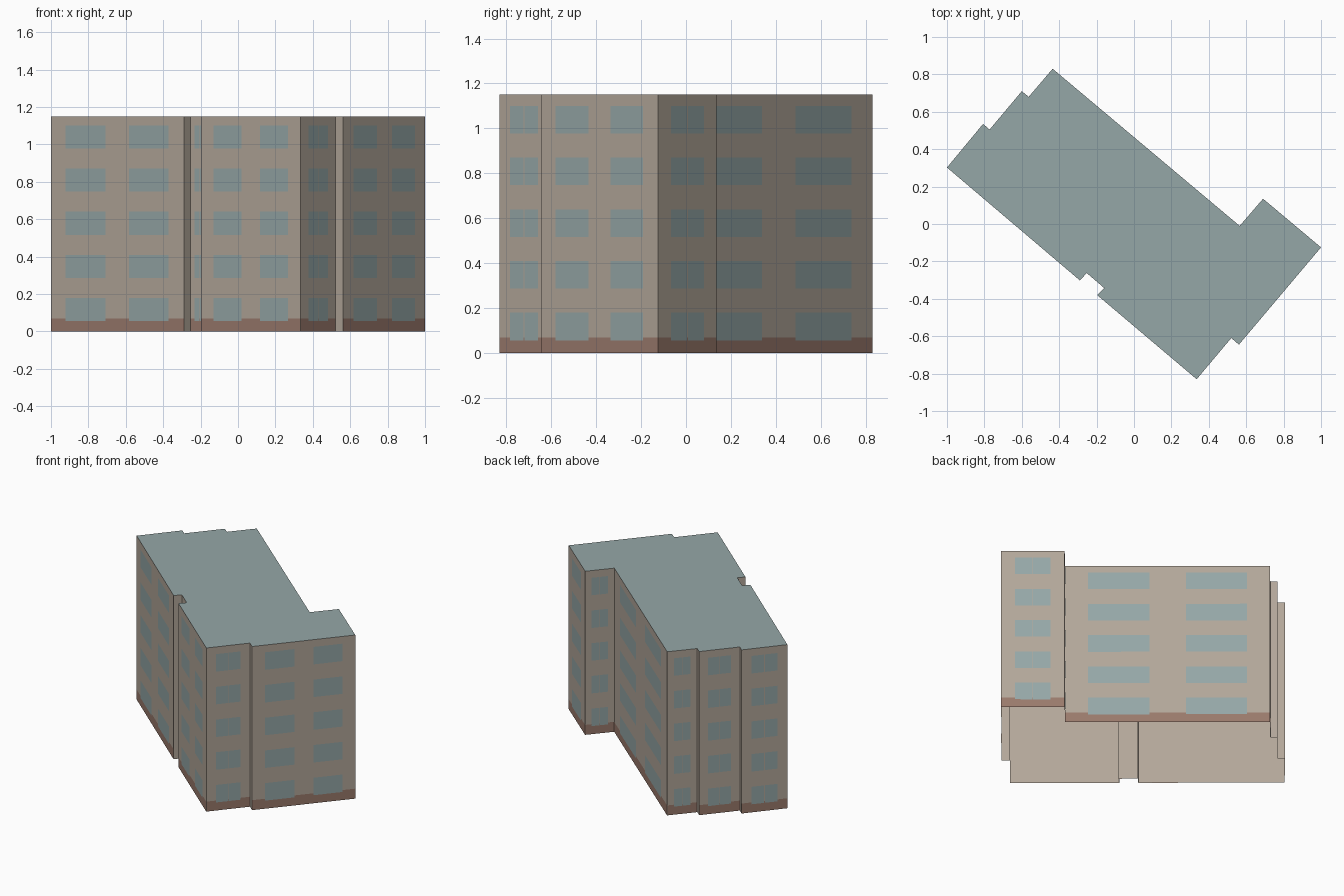
import bpy
import bmesh
from mathutils import Vector

cube = bpy.data.objects.get("Cube")
if cube:
    bpy.data.objects.remove(cube, do_unlink=True)

HEIGHT, PLINTH = 1.15, 0.07
FLOORS, FLOOR_STEP = 5, 0.23
SILL, WINDOW_HEIGHT = 0.057, 0.123
SEAM = 0.004
PLINTH_OUT, PANE_OUT = 0.001, 0.002


def srgb(*channels):
    """Convert display values to linear."""
    out = []
    for c in channels:
        c /= 255
        out.append(c / 12.92 if c <= 0.04045 else ((c + 0.055) / 1.055) ** 2.4)
    return (*out, 1.0)


def material(name, colour):
    mat = bpy.data.materials.new(name)
    mat.use_nodes = True
    mat.diffuse_color = colour
    shader = mat.node_tree.nodes["Principled BSDF"]
    shader.inputs["Base Color"].default_value = colour
    shader.inputs["Roughness"].default_value = 0.9
    return mat


wall_mat = material("tan_wall", srgb(179, 167, 154))
plinth_mat = material("brown_plinth", srgb(154, 122, 108))
blue_mat = material("grey_blue", srgb(149, 167, 167))

# Window layouts as fractions along a wall
BLANK = []
SINGLE = [(0.22, 0.78)]
DOUBLE = [(0.125, 0.41), (0.595, 0.873)]
LONG = [(0.112, 0.413), (0.59, 0.887)]

# Footprint, counter-clockwise: corner and the windows of the wall that starts there
FOOTPRINT = [
    ((-1.0, 0.302), LONG),        # long front wall
    ((-0.289, -0.302), BLANK),
    ((-0.253, -0.262), SINGLE),   # entrance recess
    ((-0.16, -0.342), BLANK),
    ((-0.197, -0.38), DOUBLE),    # front wing
    ((0.335, -0.83), SINGLE),     # end wall, narrow part
    ((0.52, -0.61), BLANK),
    ((0.561, -0.645), DOUBLE),    # end wall, wide part
    ((1.0, -0.125), SINGLE),      # back of the wing
    ((0.69, 0.135), SINGLE),
    ((0.565, -0.01), LONG),       # long back wall
    ((-0.435, 0.83), SINGLE),     # stepped end wall
    ((-0.563, 0.68), BLANK),
    ((-0.6, 0.71), SINGLE),
    ((-0.772, 0.505), BLANK),
    ((-0.807, 0.535), SINGLE),
]
CORNERS = [Vector(corner) for corner, _ in FOOTPRINT]


def finish(bm, name, mat):
    mesh = bpy.data.meshes.new(name)
    bm.to_mesh(mesh)
    bm.free()
    mesh.materials.append(mat)
    obj = bpy.data.objects.new(name, mesh)
    bpy.context.collection.objects.link(obj)


def plate(bm, start, end, span, z_range, out):
    """Upright rectangle on a wall, moved outwards a little."""
    along = (end - start).normalized()
    shift = Vector((along.y, -along.x)) * out
    a, b = (start.lerp(end, u) + shift for u in span)
    low, high = z_range
    bm.faces.new([bm.verts.new((*p, z)) for p, z in ((a, low), (b, low), (b, high), (a, high))])


# Plain wall shell, open below, with the plinth band and window panes laid on it
walls, plinth, panes = bmesh.new(), bmesh.new(), bmesh.new()
for i, (_, windows) in enumerate(FOOTPRINT):
    start, end = CORNERS[i], CORNERS[(i + 1) % len(CORNERS)]
    plate(walls, start, end, (0, 1), (0, HEIGHT), 0)
    if not windows:
        continue
    plate(plinth, start, end, (0, 1), (0, PLINTH), PLINTH_OUT)
    spans = windows
    if windows is SINGLE:
        # A single window has two panes with a thin gap between them
        half = SEAM / (end - start).length / 2
        low, high = windows[0]
        middle = (low + high) / 2
        spans = [(low, middle - half), (middle + half, high)]
    for floor in range(FLOORS):
        sill = SILL + FLOOR_STEP * floor
        for span in spans:
            plate(panes, start, end, span, (sill, sill + WINDOW_HEIGHT), PANE_OUT)
bmesh.ops.remove_doubles(walls, verts=walls.verts, dist=0.0001)
finish(walls, "walls", wall_mat)
finish(plinth, "plinth", plinth_mat)
finish(panes, "window_panes", blue_mat)

# Flat roof over the whole footprint
roof = bmesh.new()
roof_face = roof.faces.new([roof.verts.new((*corner, HEIGHT)) for corner in CORNERS])
roof_face.normal_update()
bmesh.ops.triangulate(roof, faces=[roof_face])
finish(roof, "flat_roof", blue_mat)
